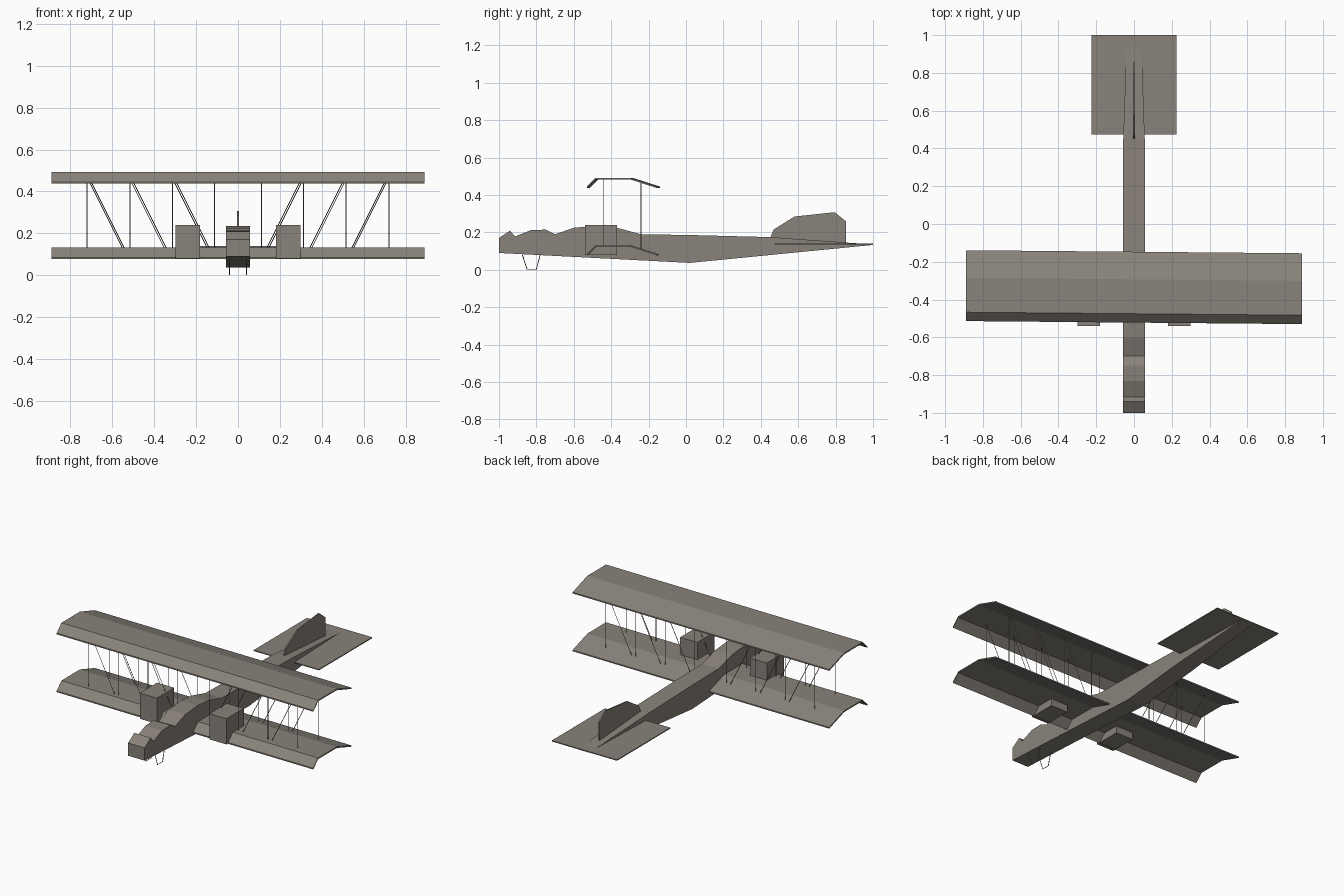
import bpy, bmesh
from mathutils import Vector

if "Cube" in bpy.data.objects:
    bpy.data.objects.remove(bpy.data.objects["Cube"])

mat = bpy.data.materials.new("weathered grey")
mat.diffuse_color = (0.25, 0.225, 0.195, 1)
mat.use_nodes = True
mat.node_tree.nodes["Principled BSDF"].inputs["Base Color"].default_value = mat.diffuse_color


def finish(name, bm):
    bmesh.ops.recalc_face_normals(bm, faces=bm.faces)
    me = bpy.data.meshes.new(name)
    bm.to_mesh(me)
    bm.free()
    me.materials.append(mat)
    ob = bpy.data.objects.new(name, me)
    bpy.context.collection.objects.link(ob)
    return ob


def loft(name, rings):
    """Skin equal-length closed rings and cap both ends."""
    bm = bmesh.new()
    vs = [[bm.verts.new(p) for p in r] for r in rings]
    n = len(vs[0])
    for a, b in zip(vs, vs[1:]):
        for i in range(n):
            j = (i + 1) % n
            bm.faces.new((a[i], a[j], b[j], b[i]))
    bm.faces.new(vs[0])
    bm.faces.new(vs[-1])
    return finish(name, bm)


def box(name, x0, x1, y0, y1, z0, z1):
    return loft(name, [[(x, y0, z0), (x, y1, z0), (x, y1, z1), (x, y0, z1)]
                       for x in (x0, x1)])


def wires(name, paths, radius):
    """Thin square-section rods along polylines."""
    cu = bpy.data.curves.new(name, 'CURVE')
    cu.dimensions = '3D'
    cu.bevel_depth = radius
    cu.bevel_resolution = 0
    cu.use_fill_caps = True
    for path in paths:
        s = cu.splines.new('POLY')
        s.points.add(len(path) - 1)
        for p, co in zip(s.points, path):
            p.co = (*co, 1)
    cu.materials.append(mat)
    ob = bpy.data.objects.new(name, cu)
    bpy.context.collection.objects.link(ob)


# Fuselage: stations of (y, top z), belly follows two straight lines
top = [(-1, .17), (-.94, .21), (-.915, .178), (-.83, .212), (-.75, .215),
       (-.70, .19), (-.60, .225), (-.48, .235), (-.37, .225), (-.24, .19),
       (.02, .186), (.45, .175), (.88, .144), (1.0, .136)]


def belly(y):
    if y < .02:
        return .09 + (.037 - .09) * (y + 1) / 1.02
    return .037 + (.133 - .037) * (y - .02) / .98


rings = []
for y, z in top:
    w = .057 - max(0, y - .45) * .035
    rings.append([(-w, y, belly(y)), (w, y, belly(y)), (w, y, z), (-w, y, z)])
loft("fuselage", rings)

# Wings: bent plates, slightly skewed across the span
section = [(-.522, .438), (-.475, .484), (-.293, .484), (-.147, .437)]
T = .008


def wing(name, drop):
    rings = []
    for x in (-.89, .89):
        shift = -.008 * x / .89
        lower = [(x, y + shift, z - drop) for y, z in section]
        upper = [(x, y + shift, z + T - drop) for y, z in reversed(section)]
        rings.append(lower + upper)
    loft(name, rings)


wing("upper_wing", 0)
wing("lower_wing", .36)

# Engine boxes on the lower wing
for side, x in (("left", -.24), ("right", .24)):
    box(side + "_engine", x - .059, x + .059, -.54, -.37, .08, .24)

# Struts and diagonal bracing between the wings
struts, braces = [], []
for y, zt in ((-.44, .486), (-.24, .468)):
    for s in (-1, 1):
        for x in (.72, .515, .312, .112):
            struts.append([(s * x, y, zt - .36), (s * x, y, zt)])
        for x in (.72, .52, .315):
            braces.append([(s * (x - .18), y, zt - .36), (s * x, y, zt)])
wires("wing_struts", struts, .002)
wires("wing_braces", braces, .002)

# Tailplane and fin
box("tailplane", -.225, .225, .475, 1.0, .134, .14)
fin = [(.45, .17), (.468, .215), (.58, .285), (.795, .308), (.855, .26), (.855, .14)]
loft("tail_fin", [[(x, y, z) for y, z in fin] for x in (-.004, .004)])

# Nose skids
skid = [(-.875, .08), (-.85, .003), (-.80, .003), (-.78, .08)]
wires("nose_skids", [[(x, y, z) for y, z in skid] for x in (-.04, .04)], .0025)
